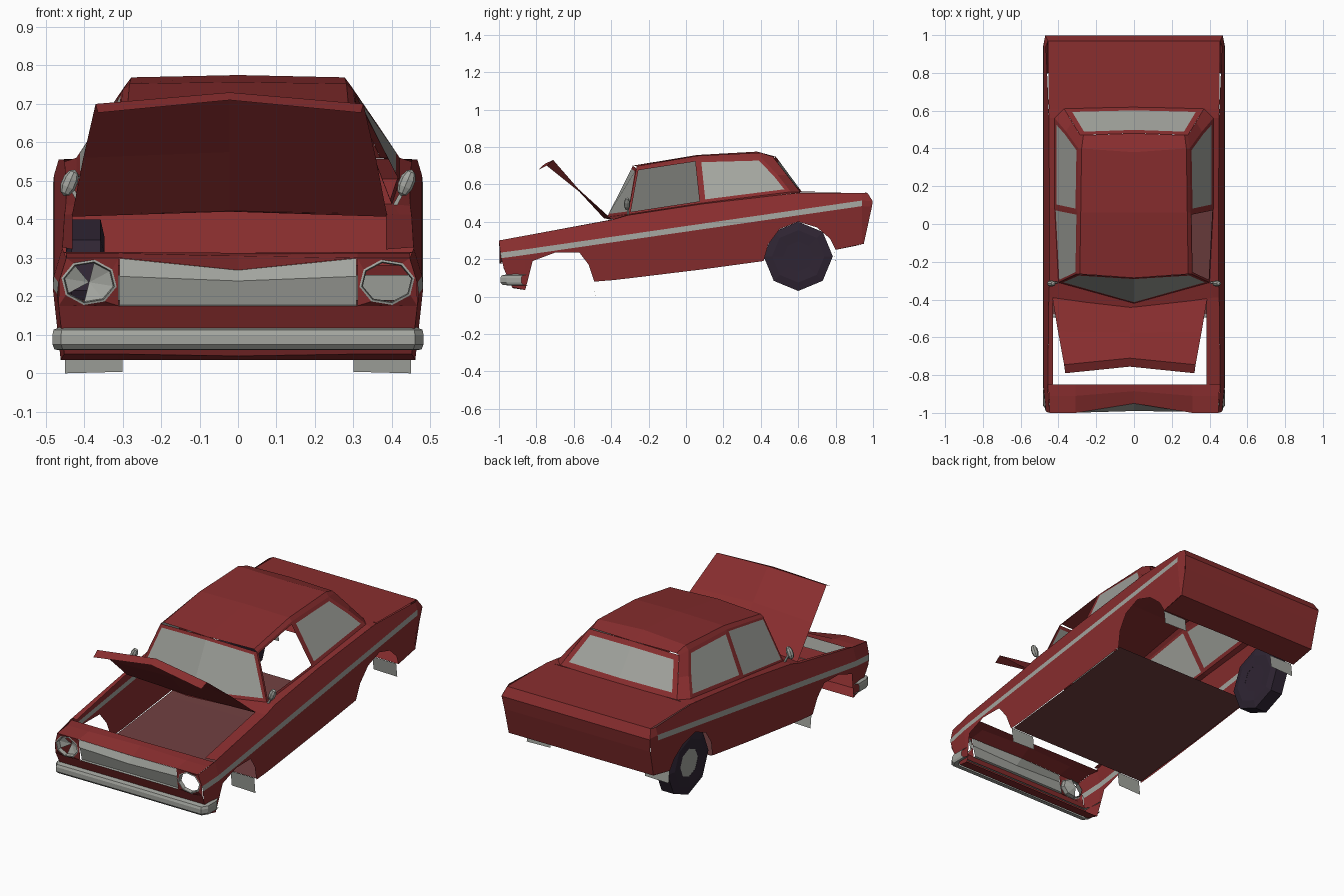
import bpy, bmesh, math
from mathutils import Vector, Matrix

if "Cube" in bpy.data.objects:
    bpy.data.objects.remove(bpy.data.objects["Cube"])


def material(name, col):
    m = bpy.data.materials.new(name)
    m.diffuse_color = (*col, 1)
    m.use_nodes = True
    m.node_tree.nodes["Principled BSDF"].inputs["Base Color"].default_value = m.diffuse_color
    return m


RED = material("red paint", (0.25, 0.027, 0.028))
GREY = material("grey trim and glass", (0.36, 0.37, 0.34))
BROWN = material("brown floor", (0.15, 0.046, 0.047))
DARK = material("dark tyre", (0.028, 0.018, 0.033))


def finish(bm, name, mats, ref=(0, 0, 0.25)):
    """Turn faces away from ref, then make the object."""
    if ref:
        bm.normal_update()
        for f in bm.faces:
            if f.normal.dot(f.calc_center_median() - Vector(ref)) < 0:
                f.normal_flip()
    me = bpy.data.meshes.new(name)
    bm.to_mesh(me)
    bm.free()
    for m in mats:
        me.materials.append(m)
    ob = bpy.data.objects.new(name, me)
    bpy.context.collection.objects.link(ob)
    return ob


def grid(name, rows, mats=(RED,), rule=None, skip=None, ref=(0, 0, 0.25), closed=False):
    """Skin a list of equal-length point rows."""
    bm = bmesh.new()
    vs = [[bm.verts.new(p) for p in r] for r in rows]
    n = len(rows[0])
    for i in range(len(rows) - 1):
        for j in range(n if closed else n - 1):
            if skip and skip(i, j):
                continue
            k = (j + 1) % n
            f = bm.faces.new((vs[i][j], vs[i][k], vs[i + 1][k], vs[i + 1][j]))
            f.material_index = rule(i, j) if rule else 0
    return finish(bm, name, mats, ref)


def window(name, polys, rim, glass=True):
    """Red frame with an inset pane; polys share their fold edges."""
    bm = bmesh.new()
    for poly in polys:
        bm.faces.new([bm.verts.new(p) for p in poly])
    bmesh.ops.remove_doubles(bm, verts=bm.verts, dist=1e-4)
    bmesh.ops.recalc_face_normals(bm, faces=bm.faces)
    faces = list(bm.faces)
    bmesh.ops.inset_region(bm, faces=faces, thickness=rim, use_boundary=True, use_even_offset=True)
    if glass:
        for f in faces:
            f.material_index = 1
    else:
        bmesh.ops.delete(bm, geom=faces, context='FACES')
    return finish(bm, name, (RED, GREY))


def lerp_table(t, y):
    for (a, za), (b, zb) in zip(t, t[1:]):
        if y <= b:
            return za + (zb - za) * (y - a) / (b - a)
    return t[-1][1]


TOP = [(-1, .30), (-.7, .355), (-.39, .412), (-.31, .435), (.085, .495), (.56, .55), (.61, .555), (1, .555)]


def top(y):
    return lerp_table(TOP, y)


def stripe(y):
    return .22 + .145 * (y + .98)


def side_x(y, z):
    d = z - stripe(y)
    x = .483 - (.3 * d if d > 0 else -.11 * d)
    return x - (.012 if y < -.9 or y > .96 else 0)


# Body sides with wheel arches and the painted stripe
BOTTOM = [(-.86, .035), (-.845, .09), (-.82, .19), (-.7, .235), (-.57, .235), (-.52, .17), (-.49, .08),
          (-.39, .088), (-.31, .097), (.085, .145), (.415, .19), (.44, .28), (.5, .36), (.6, .4),
          (.7, .37), (.77, .31), (.8, .25), (.94, .28)]
cols = [[(-.93, .05), (-.973, .147), (-.988, .205), (-.992, .235), (-1, .3)]]
for y, zb in BOTTOM:
    lo = stripe(y) - .015
    cols.append([(y, zb), (y, (zb + lo) / 2), (y, lo), (y, lo + .03), (y, top(y))])
cols.append([(.95, .28), (.97, .37), (.994, .48), (.998, .51), (.97, .555)])
last = len(cols) - 2
for s, side in ((1, "right"), (-1, "left")):
    grid(side + "_body_side", [[(s * side_x(y, z), y, z) for y, z in c] for c in cols], (RED, GREY),
         lambda i, j: int(j == 2 and i < last))
    # Fender top and shoulder below the windows
    bay = .385 if s > 0 else .43
    inner = [(-.85, bay, .322), (-.39, bay, .413), (-.31, .40, .44), (.085, .42, .50), (.56, .42, .56), (.61, .37, .56)]
    grid(side + "_shoulder", [[(s * side_x(y, top(y)), y, top(y)), (s * x, y, z)] for y, x, z in inner])

# Cowl in front of the windscreen
grid("cowl", [[(-.40, -.31, .44), (0, -.42, .425), (.40, -.31, .44)],
              [(-.43, -.39, .413), (0, -.45, .42), (.42, -.39, .413)]])

# Boot lid, tail panel and boot underside
tail = [(.61, .557), (.97, .555), (.998, .505), (.985, .43), (.95, .28), (.8, .25)]
grid("boot", [[(t * side_x(y, z), y, z + (.005 if t == 0 and y < .9 else 0)) for t in (-1, 0, 1)] for y, z in tail],
     ref=(0, .75, .4))

# Floor pan
grid("floor", [[(-.452, y, z), (.452, y, z)] for y, z in ((-.48, .082), (0, .135), (.42, .19))], (BROWN,))

# Nose: slam bar, front face and valance, folded back at the centre
prof = [(-.85, .315, -.85, .313), (-.91, .312, -.885, .305), (-1, .30, -.95, .268),
        (-.985, .175, -.985, .175), (-.93, .05, -.925, .045), (-.86, .035, -.86, .035)]
rows = []
for y, z, yc, zc in prof:
    e = side_x(y, z)
    rows.append([(-e, y, z), (-.31, y, z), (0, yc, zc), (.31, y, z), (e, y, z)])
grid("nose", rows, skip=lambda i, j: i == 2, ref=(0, -.85, .2))

# Grille: sloping top strip over a straight lower face
gr = [(-.999, .299, -.95, .268), (-.994, .252, -.99, .24), (-.975, .178, -.972, .178), (-.985, .175, -.985, .175)]
grid("grille", [[(-.308, y, z), (0, yc, zc), (.308, y, z)] for y, z, yc, zc in gr], (GREY,), ref=(0, -.7, .2))


# Headlight surrounds and rings
def sgn(v):
    return 0 if abs(v) < .1 else math.copysign(1, v)


for s, side in ((1, "right"), (-1, "left")):
    loops = [[], [], [], []]
    for k in range(8):
        a = k * math.pi / 4
        c, n = sgn(math.cos(a)), sgn(math.sin(a))
        z = .2375 + n * .0625
        y = -.985 - (z - .175) * .12
        loops[0].append((s * (side_x(y, z) if c > 0 else .31 if c < 0 else .388), y, z))
        for L, rx, rz, y in ((1, .073, .06, -.996), (2, .067, .054, -.998), (3, .064, .051, -.975)):
            b = a + math.pi / 16
            loops[L].append((s * (.387 + rx * math.cos(b)), y, .2365 + rz * math.sin(b)))
    grid(side + "_headlight_ring", loops, (RED, GREY), lambda i, j: int(i > 0), ref=(s * .387, -.7, .2365), closed=True)
    if s < 0:  # only the left lamp keeps part of its broken lens
        bm = bmesh.new()
        c = bm.verts.new((-.387, -.955, .2365))
        ring = [bm.verts.new(p) for p in loops[3]]
        for k in range(8):
            if k not in (1, 6):
                bm.faces.new((c, ring[k], ring[(k + 1) % 8]))
        finish(bm, "left_headlight_lens", (GREY,), (-.387, 0, .2365))

# Front bumper swept round the corners
path = [(-.482, -.88), (-.482, -.96), (-.46, -.992), (0, -.99), (.46, -.992), (.482, -.96), (.482, -.88)]
sect = [(.12, .04), (.113, .006), (.10, 0), (.075, 0), (.062, .012), (.06, .04)]
grid("front_bumper", [[(x * (1 - o * .9), y + o, z) for z, o in sect] for x, y in path], (GREY,), ref=(0, -.8, .09))

# Raised bonnet with front lip
bonnet = [(.41, -.39, .407, -.44, .42), (.38, -.57, .56, -.575, .575), (.348, -.745, .70, -.71, .73), (.342, -.79, .677, -.755, .71)]
grid("bonnet", [[(-.022 - w, y, z), (-.022, yc, zc), (-.022 + w, y, z)] for w, y, z, yc, zc in bonnet], ref=(0, -.4, 0))

# Roof
roof = [(-.265, .685, .305, -.285, .70), (.06, .735, .30, .06, .757), (.40, .745, .295, .38, .775), (.47, .74, .285, .48, .748)]
grid("roof", [[(-w, y, z), (-.94 * w, y, z * .2 + zc * .8), (0, yc, zc), (.94 * w, y, z * .2 + zc * .8), (w, y, z)]
              for y, z, w, yc, zc in roof])

# Windscreen and rear window, each folded at the centre
window("windscreen", [[(s * .305, -.265, .685), (0, -.285, .70), (0, -.42, .425), (s * .40, -.31, .44)] for s in (1, -1)], .018)
window("rear_window", [[(s * .285, .47, .74), (0, .48, .748), (0, .62, .56), (s * .37, .61, .56)] for s in (1, -1)], .03)

# Side windows and rear pillars; the right front pane is missing
for s, side in ((1, "right"), (-1, "left")):
    m = lambda pts: [[(s * x, y, z) for x, y, z in pts]]
    window(side + "_front_window", m([(.40, -.31, .44), (.305, -.265, .685), (.30, .06, .735), (.42, .085, .50)]), .012, s < 0)
    window(side + "_quarter_window", m([(.42, .085, .50), (.30, .06, .735), (.295, .40, .745), (.36, .49, .65), (.42, .56, .56)]), .02)
    grid(side + "_rear_pillar", [[(s * .295, .40, .745), (s * .285, .47, .74)], [(s * .36, .49, .65), (s * .328, .54, .65)],
                                 [(s * .42, .56, .56), (s * .37, .61, .56)]])
    # Mud flaps
    for end, y, z0, z1 in (("front", -.485, 0, .09), ("rear", .8, .175, .255)):
        grid(side + "_" + end + "_mud_flap", [[(s * .3, y, z0 + .004), (s * .45, y, z0)], [(s * .3, y - .01, z1), (s * .45, y - .01, z1)]],
             (GREY,), ref=(0, 0, .1))
    # Door mirrors
    bm = bmesh.new()
    bmesh.ops.create_uvsphere(bm, u_segments=8, v_segments=5, radius=1, matrix=Matrix.Translation((s * .438, -.315, .495))
                              @ Matrix.Rotation(.4, 4, 'Y') @ Matrix.Diagonal((.021, .017, .037, 1)))
    bmesh.ops.create_cube(bm, size=1, matrix=Matrix.Translation((s * .418, -.31, .455)) @ Matrix.Rotation(s * .5, 4, 'Y')
                          @ Matrix.Diagonal((.01, .01, .05, 1)))
    finish(bm, side + "_mirror", (GREY,), None)

# The one remaining wheel: rear left, eight-sided
hub, rad = Vector((-.395, .6, .215)), .185
wheel = [(-.045, .08), (-.052, .14), (-.038, rad), (.038, rad), (.048, .14), (.045, .08)]
grid("rear_left_tyre", [[(hub.x + dx, hub.y + r * math.sin(k * math.pi / 4), hub.z + r * math.cos(k * math.pi / 4))
                         for k in range(8)] for dx, r in wheel], (DARK,), ref=hub, closed=True)
bm = bmesh.new()
bmesh.ops.create_cone(bm, cap_ends=True, segments=8, radius1=.082, radius2=.082, depth=.086,
                      matrix=Matrix.Translation(hub) @ Matrix.Rotation(math.pi / 2, 4, 'Y'))
for f in bm.faces:
    f.material_index = int(f.calc_center_median().x > hub.x + .02)
finish(bm, "rear_left_hub", (GREY, DARK), hub)
